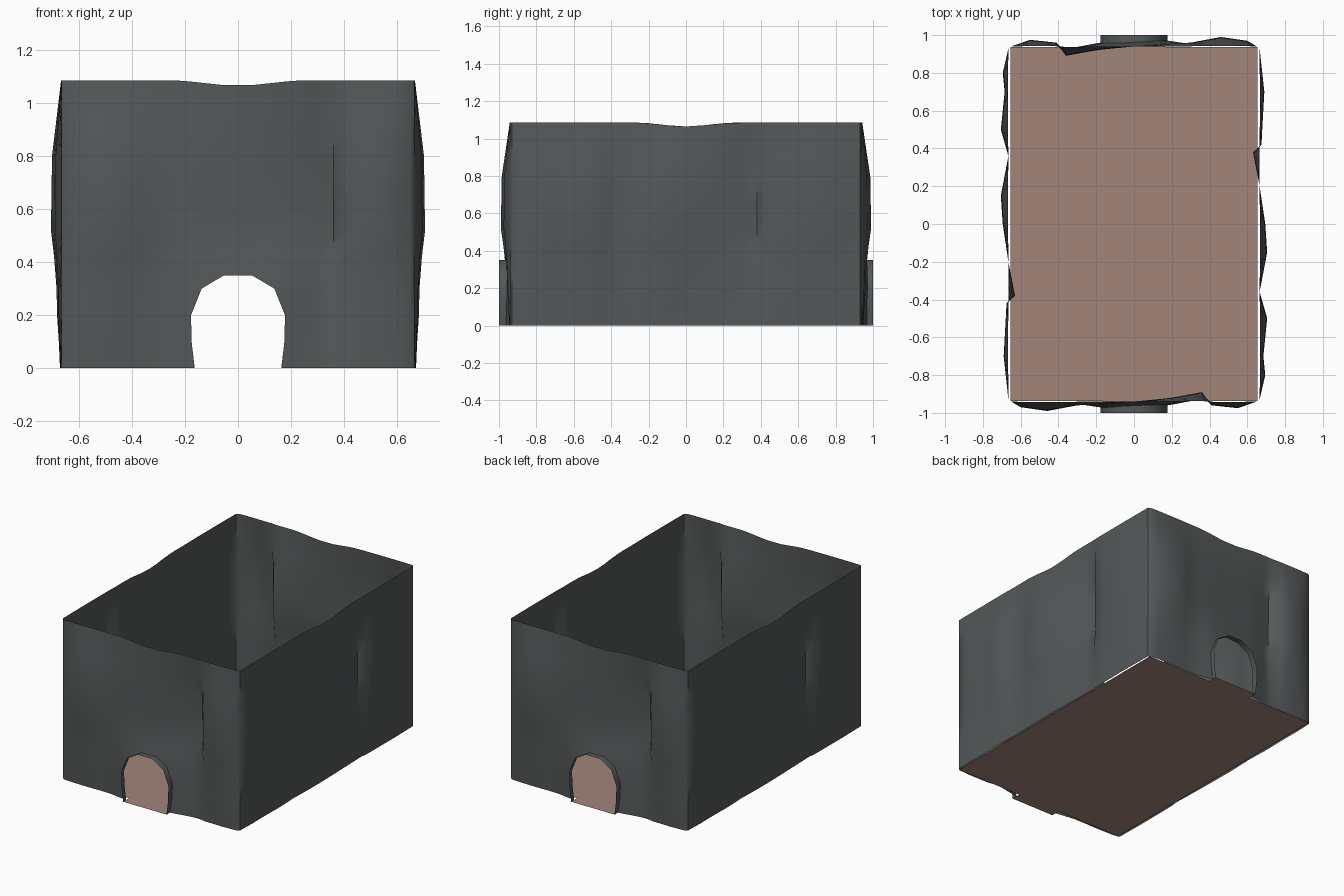
import bpy, math

if "Cube" in bpy.data.objects:
    bpy.data.objects.remove(bpy.data.objects["Cube"])

H = 1.085
BX, BY = 0.66, 0.94           # nominal wall planes
ROWS = [0, 0.1, 0.2, 0.3, 0.42, 0.52, 0.66, 0.8, 0.9, 1.0, H]
# Plan unevenness (position along wall, push outwards)
FRONT = [(-.65, 0), (-.6, .03), (-.46, .05), (-.3, .02), (-.177, .015), (0, 0),
         (.2, -.02), (.36, -.05), (.41, .02), (.55, .035), (.65, 0)]
SIDE = [(-.93, 0), (-.8, .03), (-.7, .02), (-.5, .04), (-.36, .0), (-.15, .04),
        (0, .03), (.2, 0), (.38, -.035), (.42, .01), (.52, .015), (.7, .025), (.93, 0)]
# How strongly the unevenness shows at each height
BULGE = [(0, .15), (.06, .15), (.15, .4), (.35, .5), (.52, 1), (.8, .9), (1, .3), (H, .05)]
# Doorway outline: half width, height
ARCH = [(.163, 0), (.175, .1), (.177, .2), (.137, .3), (.053, .35)]


def lerp(table, t):
    if t <= table[0][0]:
        return table[0][1]
    for (a, va), (b, vb) in zip(table, table[1:]):
        if t <= b:
            return va + (vb - va) * (t - a) / (b - a)
    return table[-1][1]


def material(name, rgb):
    m = bpy.data.materials.new(name)
    m.diffuse_color = (*rgb, 1)
    m.use_nodes = True
    m.node_tree.nodes["Principled BSDF"].inputs["Base Color"].default_value = m.diffuse_color
    return m


def make(name, verts, faces, mat, smooth=None):
    me = bpy.data.meshes.new(name)
    me.from_pydata(verts, [], faces)
    me.validate()
    me.materials.append(mat)
    ob = bpy.data.objects.new(name, me)
    bpy.context.collection.objects.link(ob)
    if smooth:
        bpy.ops.object.select_all(action='DESELECT')
        ob.select_set(True)
        bpy.context.view_layer.objects.active = ob
        bpy.ops.object.shade_smooth_by_angle(angle=math.radians(smooth))
    return ob


def top_dip(u, z):
    d = .02 * (.5 + .5 * math.cos(math.pi * min(1, abs(u) / .26)))
    return z - d * (z / H) ** 4


def front_point(x, z):
    # wall flares slightly towards the doorway
    flare = .025 * max(0, 1 - math.hypot(max(0, abs(x) - .17), max(0, z - .33)) / .15)
    return (x, -BY - lerp(FRONT, x) * lerp(BULGE, z) - flare, top_dip(x, z))


def side_point(y, z):
    return (BX + .005 + lerp(SIDE, y) * lerp(BULGE, z), y, top_dip(y, z))


def front_column(x):
    col = []
    for r, z in enumerate(ROWS):
        px, pz = x, z
        if abs(x) < .18:
            if r < 2:                       # jamb narrows at the foot
                if abs(x) < .17:
                    col.append(None)
                    continue
                px = math.copysign(ARCH[r][0], x)
            else:                           # rows squeezed above the arch
                base = next(h for w, h in ARCH[2:] if abs(abs(x) - w) < .001)
                pz = base + (H - base) * (z - .2) / (H - .2)
        col.append(front_point(px, pz))
    return col


grey = material("dark grey wall", (.09, .098, .1))
brown = material("dusty brown floor", (.36, .235, .19))

# Walls: front and right side, repeated by a half turn
xs = [-.65, -.6, -.53, -.46, -.38, -.3, -.23, -.177, -.137, -.053,
      .053, .137, .177, .23, .3, .36, .41, .48, .55, .6, .65]
ys = [-.93, -.87, -.8, -.7, -.6, -.5, -.43, -.36, -.25, -.15, -.08, 0, .1, .2,
      .3, .38, .42, .52, .6, .7, .8, .87, .93]
half = [front_column(x) for x in xs] + [[side_point(y, z) for z in ROWS] for y in ys]
columns = half + [[p and (-p[0], -p[1], p[2]) for p in c] for c in half]

verts, faces, ids = [], [], []
for col in columns:
    row = []
    for p in col:
        row.append(len(verts) if p else None)
        if p:
            verts.append(p)
    ids.append(row)
for i in range(len(ids)):
    a, b = ids[i], ids[(i + 1) % len(ids)]
    for r in range(len(ROWS) - 1):
        f = (a[r], b[r], b[r + 1], a[r + 1])
        if None not in f:
            faces.append(f)
make("walls", verts, faces, grey, 50)

# Doorway linings: short tunnels reaching out from each opening
outline = [(-w, h) for w, h in ARCH] + [(w, h) for w, h in reversed(ARCH)]
for name, s in (("front_doorway", 1), ("back_doorway", -1)):
    v, f = [], []
    for x, z in outline:
        p = front_point(x, z)
        v += [(s * p[0], s * p[1], z), (s * x, -s, z)]
    for i in range(len(outline) - 1):
        f.append((2 * i, 2 * i + 1, 2 * i + 3, 2 * i + 2))
    make(name, v, f, grey, 50)

# Floor with a sill tongue through each doorway
fx, fy, t = .655, .937, .163
edge = [(-fx, -fy), (-t, -fy), (-t, -1), (t, -1), (t, -fy), (fx, -fy)]
ring = edge + [(-x, -y) for x, y in edge]
make("floor", [(x, y, .001) for x, y in ring], [tuple(range(len(ring)))], brown)
